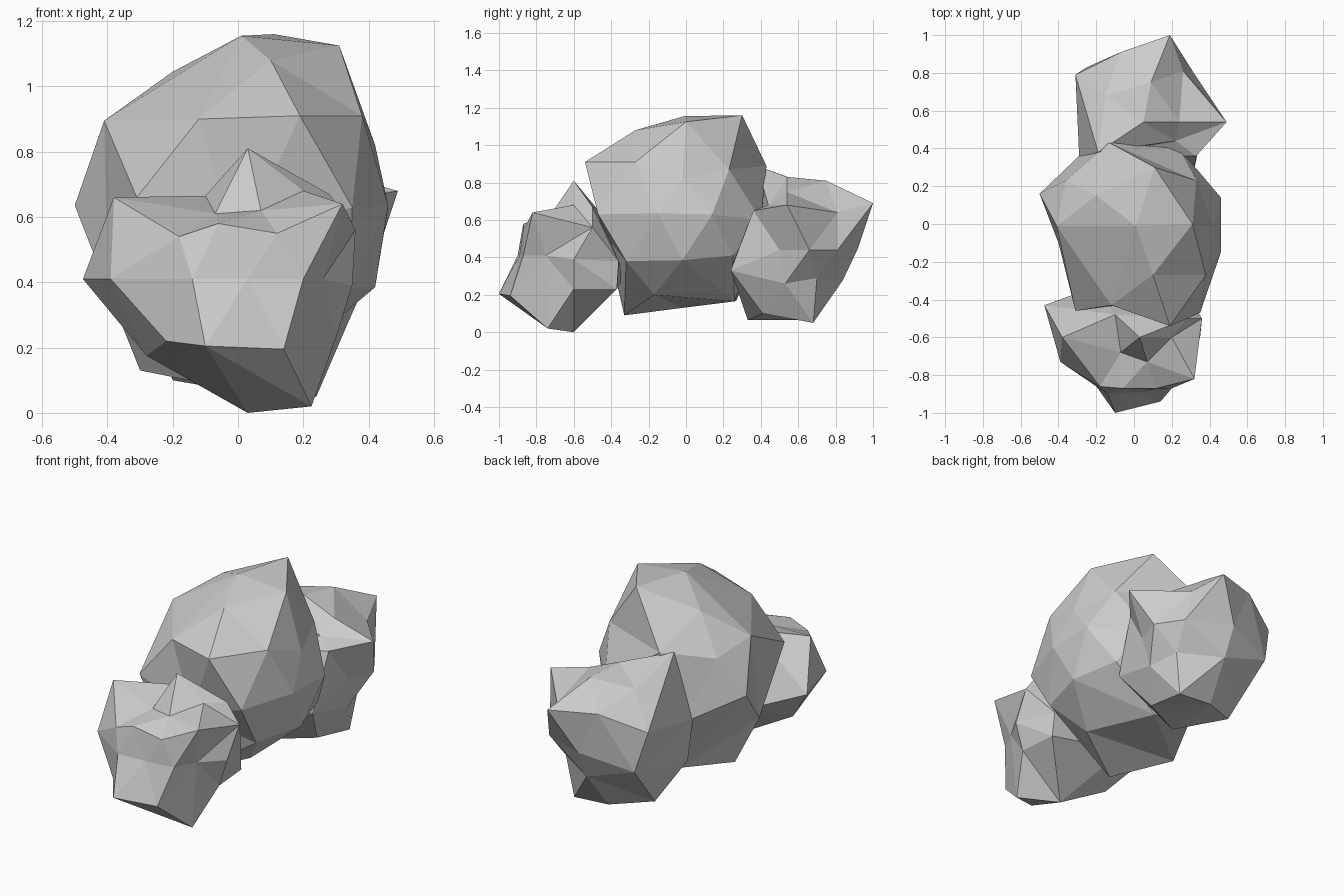
import bpy, bmesh
from mathutils import Vector


def rock(name, centre, corners):
    """Faceted boulder: corners are joined round a centre, so dents survive."""
    c = Vector(centre)
    bm = bmesh.new()
    place = {}
    for p in corners:
        v = bm.verts.new((Vector(p) - c).normalized())
        place[v] = Vector(p)
    bmesh.ops.convex_hull(bm, input=bm.verts[:])
    bmesh.ops.recalc_face_normals(bm, faces=bm.faces[:])
    # push each corner from the unit sphere out to its real position
    for v, p in place.items():
        if v.is_valid:
            v.co = p
    mesh = bpy.data.meshes.new(name)
    bm.to_mesh(mesh)
    bm.free()
    obj = bpy.data.objects.new(name, mesh)
    bpy.context.collection.objects.link(obj)
    return obj


# large middle boulder: crown, flanks, underside
rock("middle_boulder", (0, -0.02, 0.6), [
    (0.01, -0.01, 1.155), (0.11, 0.30, 1.16), (0.31, 0.0, 1.125), (0.10, -0.27, 1.08),
    (-0.20, 0.15, 1.045), (-0.41, -0.01, 0.895), (0.19, -0.54, 0.91), (-0.12, -0.43, 0.90),
    (0.38, -0.27, 0.91), (-0.31, -0.46, 0.66), (-0.13, 0.43, 0.89), (0.33, 0.23, 0.87),
    (-0.50, 0.16, 0.635), (0.46, -0.15, 0.635), (0.46, 0.14, 0.63), (0.35, -0.47, 0.63),
    (0.24, 0.40, 0.60), (-0.25, 0.40, 0.50), (0.42, -0.02, 0.385), (0.34, -0.32, 0.38),
    (0.34, 0.25, 0.41), (-0.40, -0.10, 0.38), (-0.10, -0.33, 0.09), (0.20, -0.17, 0.20),
    (0.07, 0.26, 0.165), (-0.16, 0.27, 0.17), (-0.30, -0.02, 0.13), (0.0, -0.42, 0.50),
    (-0.36, 0.23, 0.84), (0.42, -0.02, 0.82),
])

# rear boulder with a high shoulder and a side peak
rock("rear_boulder", (0.05, 0.62, 0.45), [
    (0.19, 1.0, 0.69), (-0.07, 0.91, 0.70), (-0.31, 0.79, 0.61), (-0.15, 0.68, 0.78),
    (0.09, 0.75, 0.81), (-0.19, 0.38, 0.89), (0.05, 0.54, 0.83), (0.24, 0.54, 0.75),
    (0.22, 0.44, 0.68), (0.33, 0.36, 0.65), (0.49, 0.54, 0.68), (0.26, 0.81, 0.64),
    (0.41, 0.66, 0.44), (0.31, 0.81, 0.44), (0.36, 0.50, 0.44), (0.05, 0.92, 0.45),
    (-0.25, 0.83, 0.38), (0.33, 0.53, 0.26), (0.28, 0.70, 0.29), (0.24, 0.68, 0.05),
    (0.02, 0.68, 0.065), (0.22, 0.41, 0.10), (0.0, 0.33, 0.065), (-0.20, 0.57, 0.10),
    (0.05, 0.84, 0.28), (-0.29, 0.35, 0.52), (-0.27, 0.37, 0.28), (0.31, 0.24, 0.33),
])

# front boulder with a small spike on top and a grooved side
rock("front_boulder", (0, -0.65, 0.36), [
    (0.32, -0.82, 0.64), (-0.38, -0.60, 0.66), (-0.475, -0.43, 0.41), (-0.39, -0.73, 0.41),
    (-0.10, -1.0, 0.205), (0.14, -0.94, 0.195), (0.225, -0.74, 0.02), (0.03, -0.60, 0.0),
    (-0.18, -0.86, 0.54), (0.12, -0.87, 0.55), (0.20, -0.60, 0.68), (0.28, -0.50, 0.67),
    (-0.22, -0.83, 0.22), (-0.28, -0.58, 0.175), (0.36, -0.50, 0.56), (0.35, -0.60, 0.39),
    (0.28, -0.37, 0.23), (0.30, -0.60, 0.23), (0.27, -0.36, 0.38), (0.26, -0.75, 0.41),
    (0.20, -0.87, 0.41), (0.03, -0.89, 0.41), (-0.14, -0.90, 0.41), (-0.10, -0.48, 0.665),
    (-0.20, -0.33, 0.30), (0.03, -0.60, 0.81), (-0.07, -0.68, 0.61), (0.07, -0.73, 0.62),
    (-0.06, -0.87, 0.58),
])
